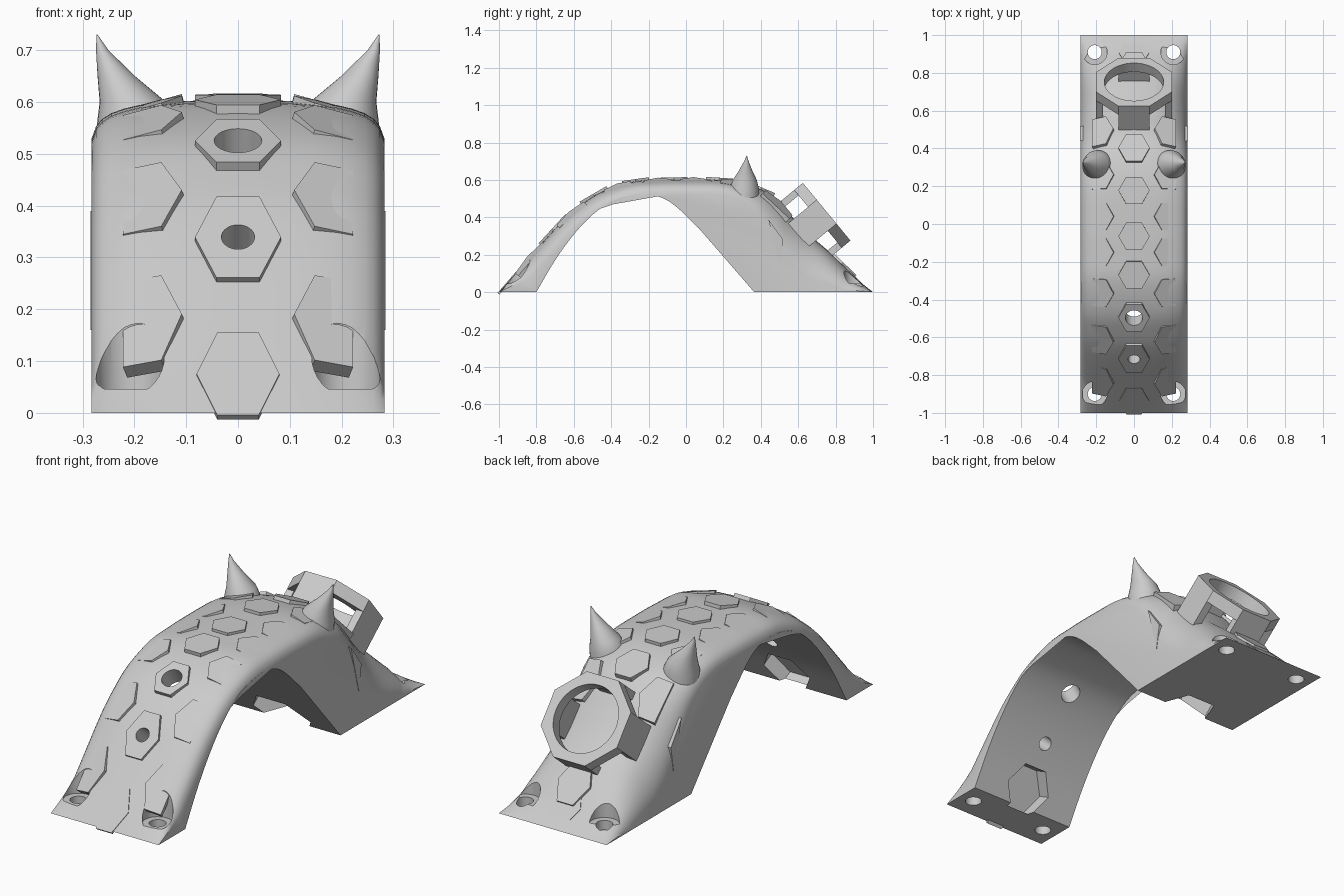
import bpy, bmesh, math
from mathutils import Matrix, Vector

if "Cube" in bpy.data.objects:
    bpy.data.objects.remove(bpy.data.objects["Cube"], do_unlink=True)

grey = bpy.data.materials.new("plain grey")
grey.use_nodes = True
GREY = (0.6, 0.6, 0.6, 1)
grey.diffuse_color = GREY
grey.node_tree.nodes["Principled BSDF"].inputs["Base Color"].default_value = GREY


def make(name, loops, matrix=Matrix()):
    """Closed solid skinned through equal-length loops, capped at both ends."""
    bm = bmesh.new()
    rows = [[bm.verts.new(matrix @ Vector(p)) for p in loop] for loop in loops]
    n = len(rows[0])
    for a, b in zip(rows, rows[1:]):
        for i in range(n):
            j = (i + 1) % n
            bm.faces.new((a[i], a[j], b[j], b[i]))
    bm.faces.new(rows[0][::-1])
    bm.faces.new(rows[-1])
    bmesh.ops.recalc_face_normals(bm, faces=bm.faces)
    mesh = bpy.data.meshes.new(name)
    bm.to_mesh(mesh)
    bm.free()
    mesh.materials.append(grey)
    ob = bpy.data.objects.new(name, mesh)
    bpy.context.collection.objects.link(ob)
    return ob


def circle(n, r, z, phase=0.0, cx=0.0, cy=0.0):
    return [(cx + r * math.cos(phase + math.tau * i / n),
             cy + r * math.sin(phase + math.tau * i / n), z) for i in range(n)]


def prism(name, n, r, z0, z1, matrix=Matrix(), phase=0.0):
    return make(name, [circle(n, r, z0, phase), circle(n, r, z1, phase)], matrix)


def activate(ob):
    bpy.ops.object.select_all(action='DESELECT')
    ob.select_set(True)
    bpy.context.view_layer.objects.active = ob


def cut(cutter, *targets):
    """Subtract the cutter from each target, then discard it."""
    for ob in targets:
        mod = ob.modifiers.new("cut", 'BOOLEAN')
        mod.operation, mod.solver, mod.object = 'DIFFERENCE', 'EXACT', cutter
        activate(ob)
        bpy.ops.object.modifier_apply(modifier=mod.name)
    bpy.data.objects.remove(cutter)


def smooth(ob, degrees=30):
    activate(ob)
    bpy.ops.object.shade_smooth_by_angle(angle=math.radians(degrees))


def spline(pts, steps=5):
    """Catmull-Rom samples through a few (y, z) points."""
    p = [Vector(q) for q in pts]
    p = [2 * p[0] - p[1]] + p + [2 * p[-1] - p[-2]]
    out = []
    for a, b, c, d in zip(p, p[1:], p[2:], p[3:]):
        for k in range(steps):
            t = k / steps
            out.append(0.5 * (2 * b + (c - a) * t + (2 * a - 5 * b + 4 * c - d) * t ** 2
                              + (3 * b - a - 3 * c + d) * t ** 3))
    return out + [p[-2]]


# Side profile of the arch
outer = spline([(-1, 0), (-.84, .183), (-.68, .362), (-.58, .452), (-.465, .53), (-.3, .588),
                (-.15, .6), (0, .603), (.22, .597), (.4, .55), (.5, .48), (.57, .4),
                (.65, .315), (.75, .23), (.85, .135), (.92, .065), (1, 0)])
inner = [Vector((.365, 0))] + spline([(.07, .34), (-.05, .455), (-.13, .505), (-.225, .523),
                                      (-.37, .495), (-.48, .43), (-.59, .32), (-.7, .17),
                                      (-.8, 0)])


def frame(y):
    """Point, tangent and outward normal of the outer profile."""
    i = min(range(len(outer)), key=lambda k: abs(outer[k].x - y))
    t = (outer[min(i + 1, len(outer) - 1)] - outer[max(i - 1, 0)]).normalized()
    return outer[i], t, Vector((-t.y, t.x))


def on_arch(y, x=0.0, tilt=0.0, drop=0.0):
    """Frame on the arch, stretched so tiles keep their length in plan."""
    p, t, n = frame(y)
    q = p - n * drop
    m = Matrix(((1, 0, 0, x), (0, t.x, n.x, q.x), (0, t.y, n.y, q.y), (0, 0, 0, 1)))
    return m @ Matrix.Rotation(tilt, 4, 'Y') @ Matrix.Diagonal((1, 1 / t.x, 1, 1))


# Arched body with rounded side edges, flanks falling away over the rear foot
HALF = .283


def section(x, drop):
    loop = []
    for p in outer:
        _, _, n = frame(p.x)
        fade = min(1, (1 - abs(p.x)) / .12)
        lower = .5 * math.exp(-((p.x - .72) / .25) ** 2) * abs(x / HALF) ** 3.5
        q = p - n * drop * fade
        loop.append((x, q.x, max(q.y - p.y * lower, 0)))
    return loop + [(x, p.x, max(p.y, 0)) for p in inner]


half_columns = [(0, 0), (.1, .001), (.15, .004), (.19, .009), (.22, .016),
                (.245, .025), (.262, .036), (.274, .05), (HALF, .075)]
columns = [(-x, d) for x, d in half_columns[:0:-1]] + half_columns
body = make("arched_body", [section(x, d) for x, d in columns])

# Bolt holes with flat counterbores in the feet
for x in (-.208, .208):
    for y in (-.9, .91):
        spot = Matrix.Translation((x, y, 0))
        for r, z in ((.066, .046), (.037, -.1)):
            cut(prism("cutter", 32, r, z, .5, spot), body)

# Hexagonal pockets under the arch
for y, z, direction, depth, r in ((-.76, .08, (0, -.88, .47), .065, .12),
                                  (.33, .04, (0, .755, .655), .12, .15)):
    d = Vector(direction).normalized()
    side = d.cross(Vector((1, 0, 0)))
    m = Matrix(((1, 0, 0, 0), (0, side.y, d.y, y), (0, side.z, d.z, z), (0, 0, 0, 1)))
    cut(prism("cutter", 6, r, -.12, depth, m), body)

# Centre row of raised hexagon tiles, two of them drilled through
holes = {-.71: .032, -.48: .046}
for y in (-.71, -.48, -.27, -.05, .165, .385, .84):
    m = on_arch(y)
    tile = prism("centre_tile", 6, .083, -.03, .011, m)
    if y in holes:
        # undo the stretch so the drilled hole stays round
        round_frame = m @ Matrix.Diagonal((1, frame(y)[1].x, 1, 1))
        cut(prism("cutter", 32, holes[y], -.3, .1, round_frame), tile, body)
        smooth(tile)
for y in (-.92, .9):
    prism("foot_tile", 6, .08, -.01, .003, on_arch(y))

# Outer rows of tiles sinking into the rounded edges
plan = [(-.083, 0), (-.042, -.072), (.035, -.072), (.035, .072), (-.042, .072)]
for s in (-1, 1):
    for y in (-.835, -.61, -.38, -.16, .06, .275, .5):
        tilt, drop = (.32, .018) if y > .4 else (.27, .012)
        m = on_arch(y, s * .188, s * tilt, drop)
        make("side_tile", [[(s * px, py, z) for px, py in plan] for z in (-.03, .002)], m)

smooth(body)

# Curved horns
rings = [(.47, .185, .085), (.55, .193, .08), (.6, .203, .064), (.65, .235, .036),
         (.7, .262, .012), (.73, .272, .001)]
for s in (-1, 1):
    horn = make("horn", [circle(32, r, z, 0, s * x, .305 + .08 * max(0, z - .48))
                         for z, x, r in rings])
    smooth(horn, 50)

# Thin tile corners breaking through the flanks
for s in (-1, 1):
    tri = ((.44, .39), (.52, .28), (.5, .16))
    make("flank_sliver", [[(s * x, y, z) for y, z in tri] for x in (HALF - .02, HALF + .002)])

# Octagonal ring on four posts
axis = Vector((0, .77, .635)).normalized()
up = axis.cross(Vector((1, 0, 0)))
ring_frame = Matrix(((1, 0, 0, 0), (0, up.y, axis.y, .752), (0, up.z, axis.z, .43), (0, 0, 0, 1)))
ring = prism("octagon_ring", 8, .2 / math.cos(math.pi / 8), -.06, 0, ring_frame, math.pi / 8)
cut(prism("cutter", 48, .157, -.2, .2, ring_frame), ring)
smooth(ring)
w = .2 * math.tan(math.pi / 8)
post_plan = ((.163, -w), (.2, -w), (.2, w), (.163, w))
for k in range(4):
    m = ring_frame @ Matrix.Rotation(k * math.pi / 2, 4, 'Z')
    make("ring_post", [[(x, y, z) for x, y in post_plan] for z in (-.21, -.055)], m)
